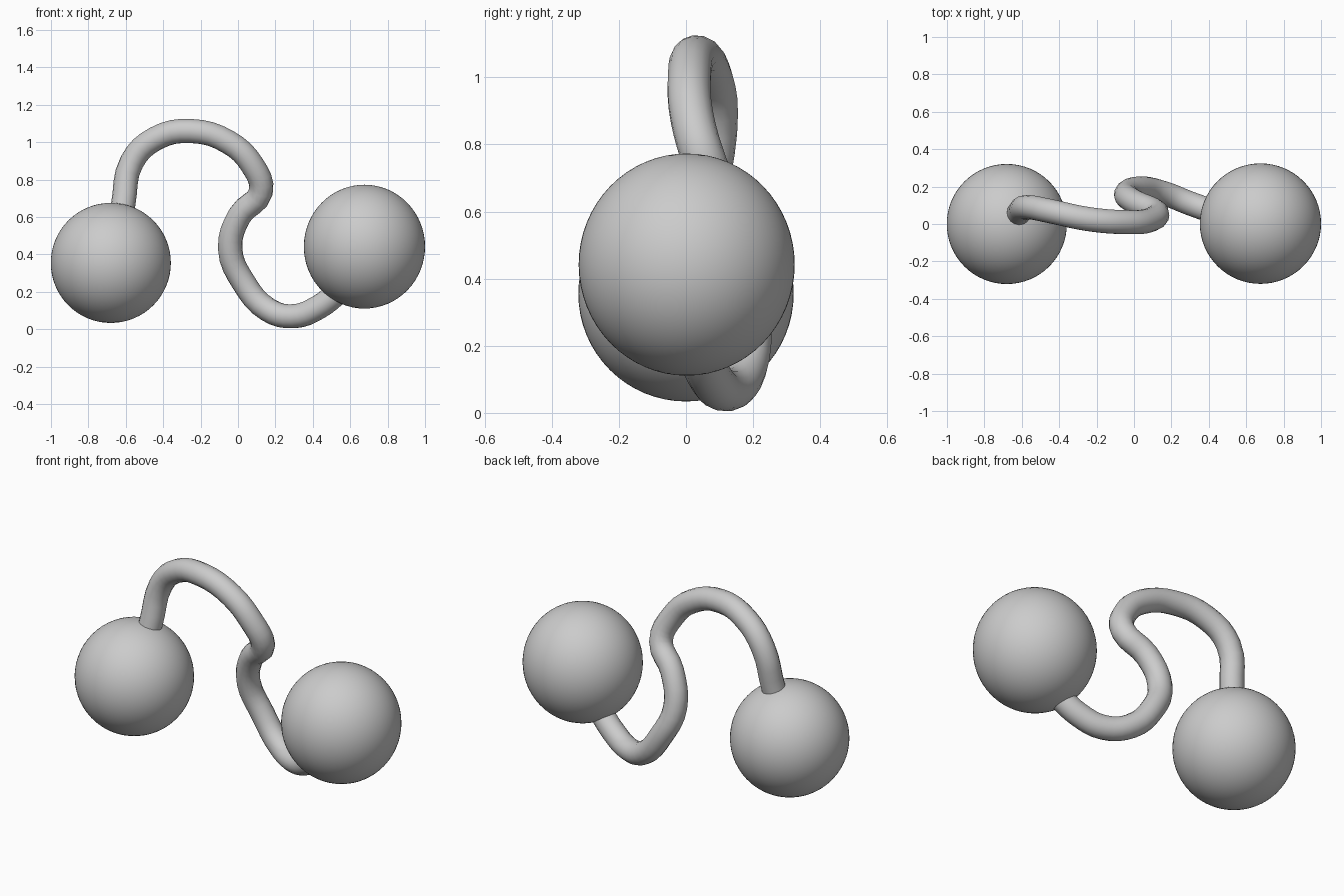
import bpy

if "Cube" in bpy.data.objects:
    bpy.data.objects.remove(bpy.data.objects["Cube"])


def ball(name, centre, scale):
    bpy.ops.mesh.primitive_uv_sphere_add(segments=64, ring_count=32, radius=1, location=centre)
    ob = bpy.context.object
    ob.name = name
    ob.scale = scale
    bpy.ops.object.shade_smooth()
    return ob


# Two end balls
ball("left_ball", (-0.68, 0, 0.355), (0.321, 0.321, 0.321))
ball("right_ball", (0.676, 0.002, 0.442), (0.324, 0.322, 0.331))

# Winding tube joining the balls
path = [
    (-0.645, 0.03, 0.52), (-0.615, 0.06, 0.66), (-0.568, 0.09, 0.895),
    (-0.44, 0.067, 1.02), (-0.25, 0.027, 1.06), (-0.05, 0.01, 1.00),
    (0.075, 0.018, 0.88), (0.122, 0.06, 0.735), (0.01, 0.115, 0.61),
    (-0.042, 0.16, 0.43), (0.03, 0.19, 0.25), (0.16, 0.165, 0.105),
    (0.3, 0.11, 0.07), (0.43, 0.065, 0.118), (0.55, 0.03, 0.21),
]
curve = bpy.data.curves.new("connecting_tube", 'CURVE')
curve.dimensions = '3D'
curve.bevel_depth = 0.065
curve.bevel_resolution = 6
curve.resolution_u = 4
curve.use_fill_caps = True
spline = curve.splines.new('BEZIER')
spline.bezier_points.add(len(path) - 1)
for point, co in zip(spline.bezier_points, path):
    point.co = co
    point.handle_left_type = point.handle_right_type = 'AUTO'
tube = bpy.data.objects.new("connecting_tube", curve)
bpy.context.collection.objects.link(tube)
bpy.ops.object.select_all(action='DESELECT')
tube.select_set(True)
bpy.context.view_layer.objects.active = tube
bpy.ops.object.convert(target='MESH')
bpy.ops.object.shade_smooth()
